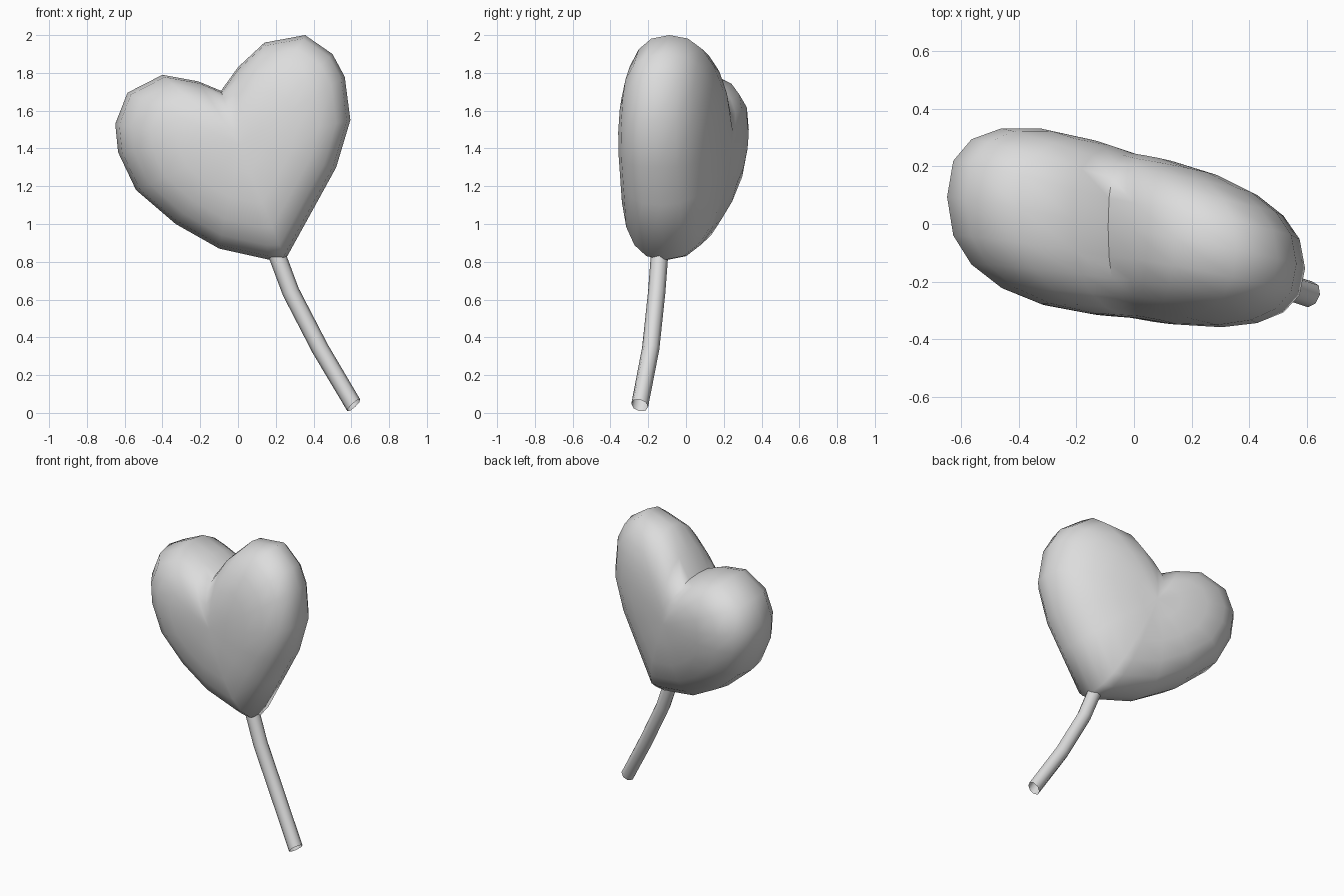
import bpy, bmesh, math
from mathutils import Vector

if "Cube" in bpy.data.objects:
    bpy.data.objects.remove(bpy.data.objects["Cube"], do_unlink=True)

GREY = (0.72, 0.72, 0.72, 1)
grey = bpy.data.materials.new("plain_grey")
grey.use_nodes = True
grey.diffuse_color = GREY
grey.node_tree.nodes["Principled BSDF"].inputs["Base Color"].default_value = GREY


def finish(bm, name, angle):
    bmesh.ops.recalc_face_normals(bm, faces=bm.faces)
    mesh = bpy.data.meshes.new(name)
    bm.to_mesh(mesh)
    bm.free()
    mesh.materials.append(grey)
    obj = bpy.data.objects.new(name, mesh)
    bpy.context.collection.objects.link(obj)
    bpy.ops.object.select_all(action='DESELECT')
    obj.select_set(True)
    bpy.context.view_layer.objects.active = obj
    bpy.ops.object.shade_smooth_by_angle(angle=math.radians(angle))
    return obj


def bridge(bm, a, b):
    n = len(a)
    for i in range(n):
        bm.faces.new((a[i], a[(i + 1) % n], b[(i + 1) % n], b[i]))


# Heart: a tilted outline shrunk in rings towards its middle, puffed both ways
outline = [(.25, .81), (.41, 1.1), (.52, 1.3), (.595, 1.55), (.565, 1.78),
           (.50, 1.90), (.355, 2.0), (.14, 1.96), (0, 1.83), (-.09, 1.705),
           (-.21, 1.755), (-.40, 1.79), (-.585, 1.695), (-.65, 1.53),
           (-.635, 1.38), (-.54, 1.18), (-.33, 1.0), (-.10, .87), (.17, .81)]
middle = (0.01, 1.42)
POWER = 2 / 2.4


def heart_point(p, turn):
    s = max(math.cos(turn), 0) ** POWER
    x = middle[0] + s * (p[0] - middle[0])
    z = middle[1] + s * (p[1] - middle[1])
    puff = math.copysign(abs(math.sin(turn)) ** POWER, turn)
    thick = 0.285 + 0.15 * max(-x, 0)
    return (x, -0.04 - 0.2 * x + 0.04 * (z - 1.42) + thick * puff, z)


bm = bmesh.new()
rings = [[bm.verts.new(heart_point(p, math.radians(t))) for p in outline]
         for t in range(-80, 81, 16)]
for a, b in zip(rings, rings[1:]):
    bridge(bm, a, b)
for ring, side in ((rings[0], -1), (rings[-1], 1)):
    pole = bm.verts.new(heart_point(middle, side * math.pi / 2))
    for i in range(len(ring)):
        bm.faces.new((ring[i], ring[(i + 1) % len(ring)], pole))
finish(bm, "heart", 70)

# Stick: an open bent tube below the heart's tip
path = [Vector(p) for p in ((.205, -.14, .84), (.28, -.155, .64),
                            (.435, -.187, .34), (.613, -.245, .04))]
heading = [path[1] - path[0], path[2] - path[0], path[3] - path[1],
           Vector((.66, -.24, -.71))]
bm = bmesh.new()
rings = []
for p, d in zip(path, heading):
    across = d.cross(Vector((0, 1, 0))).normalized()
    other = d.cross(across).normalized()
    ring = []
    for k in range(8):
        a = k * math.tau / 8
        ring.append(bm.verts.new(p + 0.046 * (across * math.cos(a) + other * math.sin(a))))
    rings.append(ring)
for a, b in zip(rings, rings[1:]):
    bridge(bm, a, b)
finish(bm, "stick", 60)
